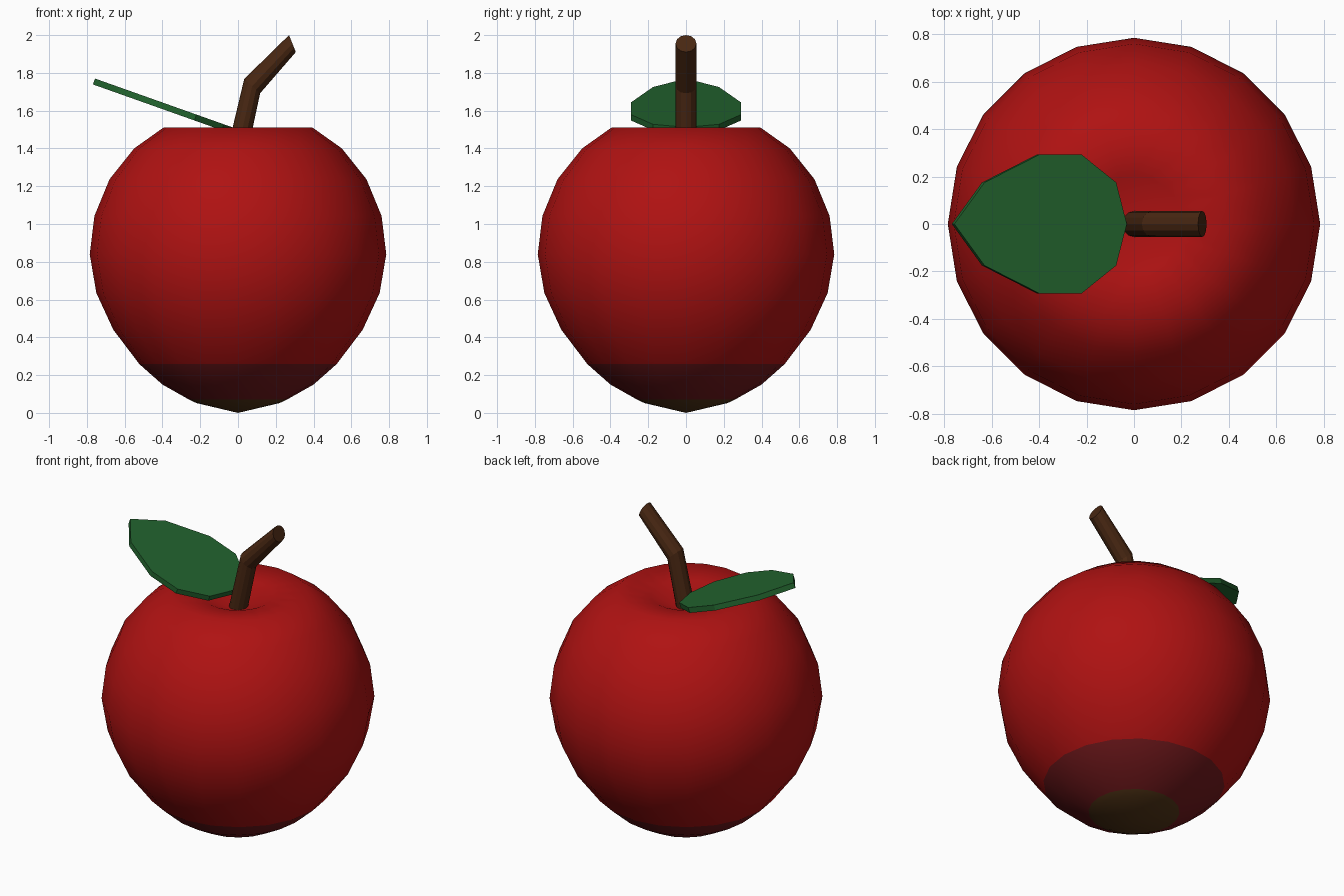
import bpy
from math import sin, cos, pi
from mathutils import Vector

if "Cube" in bpy.data.objects:
    bpy.data.objects.remove(bpy.data.objects["Cube"])


def material(name, rgb):
    m = bpy.data.materials.new(name)
    m.diffuse_color = (*rgb, 1)
    m.use_nodes = True
    m.node_tree.nodes["Principled BSDF"].inputs["Base Color"].default_value = m.diffuse_color
    return m


def make(name, verts, faces, mats):
    me = bpy.data.meshes.new(name)
    me.from_pydata(verts, [], faces)
    for m in mats:
        me.materials.append(m)
    ob = bpy.data.objects.new(name, me)
    bpy.context.collection.objects.link(ob)
    return ob


def bridge(rings, n):
    """Quads joining consecutive rings of n points."""
    return [(r * n + i, r * n + (i + 1) % n, (r + 1) * n + (i + 1) % n, (r + 1) * n + i)
            for r in range(rings - 1) for i in range(n)]


red = material("apple red", (0.43, 0.006, 0.006))
maroon = material("dark maroon", (0.16, 0.009, 0.011))
olive = material("dark olive", (0.085, 0.035, 0.008))
brown = material("stem brown", (0.065, 0.02, 0.006))
green = material("leaf green", (0.016, 0.125, 0.027))

# Fruit: turned profile with a dimple on top, painted bands at the bottom
profile = [(0.22, 0.052), (0.262, 0.072), (0.40, 0.15), (0.522, 0.258), (0.66, 0.44),
           (0.75, 0.635), (0.785, 0.84), (0.76, 1.043), (0.68, 1.237), (0.55, 1.40),
           (0.395, 1.51), (0.205, 1.487)]
N = 20
verts = [(r * cos(2 * pi * i / N), r * sin(2 * pi * i / N), z)
         for r, z in profile for i in range(N)]
faces = bridge(len(profile), N)
low, high = len(verts), len(verts) + 1
last = (len(profile) - 1) * N
verts += [(0, 0, 0), (0, 0, 1.395)]
for i in range(N):
    j = (i + 1) % N
    faces += [(j, i, low), (last + i, last + j, high)]
fruit = make("fruit", verts, faces, [red, maroon, olive])
for p in fruit.data.polygons:
    p.use_smooth = True
    p.material_index = 2 if p.center.z < 0.07 else 1 if p.center.z < 0.255 else 0

# Stem: bent tube, each ring given by its centre and in-plane half width
S = 12
stem_rings = [((0, 0, 1.40), (0.052, 0, -0.012)),
              ((0.075, 0, 1.73), (0.042, 0, -0.038)),
              ((0.288, 0, 1.955), (0.018, 0, -0.045))]
verts = [Vector(c) + Vector(u) * cos(2 * pi * i / S) + Vector((0, 0.055, 0)) * sin(2 * pi * i / S)
         for c, u in stem_rings for i in range(S)]
faces = bridge(3, S) + [tuple(reversed(range(S))), tuple(range(2 * S, 3 * S))]
make("stem", verts, faces, [brown])

# Leaf: mirrored outline on a sloping plane, with thickness
half = [(-0.63, 0.175), (-0.40, 0.292), (-0.22, 0.292), (-0.075, 0.175)]
outline = [(-0.757, 0)] + [(x, -y) for x, y in half] + [(-0.03, 0)] + half[::-1]
L = len(outline)
top = [Vector((x, y, 1.77 - 0.355 * (x + 0.757))) for x, y in outline]
bottom = [v - Vector((0.335, 0, 0.942)) * 0.033 for v in top]
make("leaf", bottom + top,
     bridge(2, L) + [tuple(reversed(range(L))), tuple(range(L, 2 * L))], [green])
